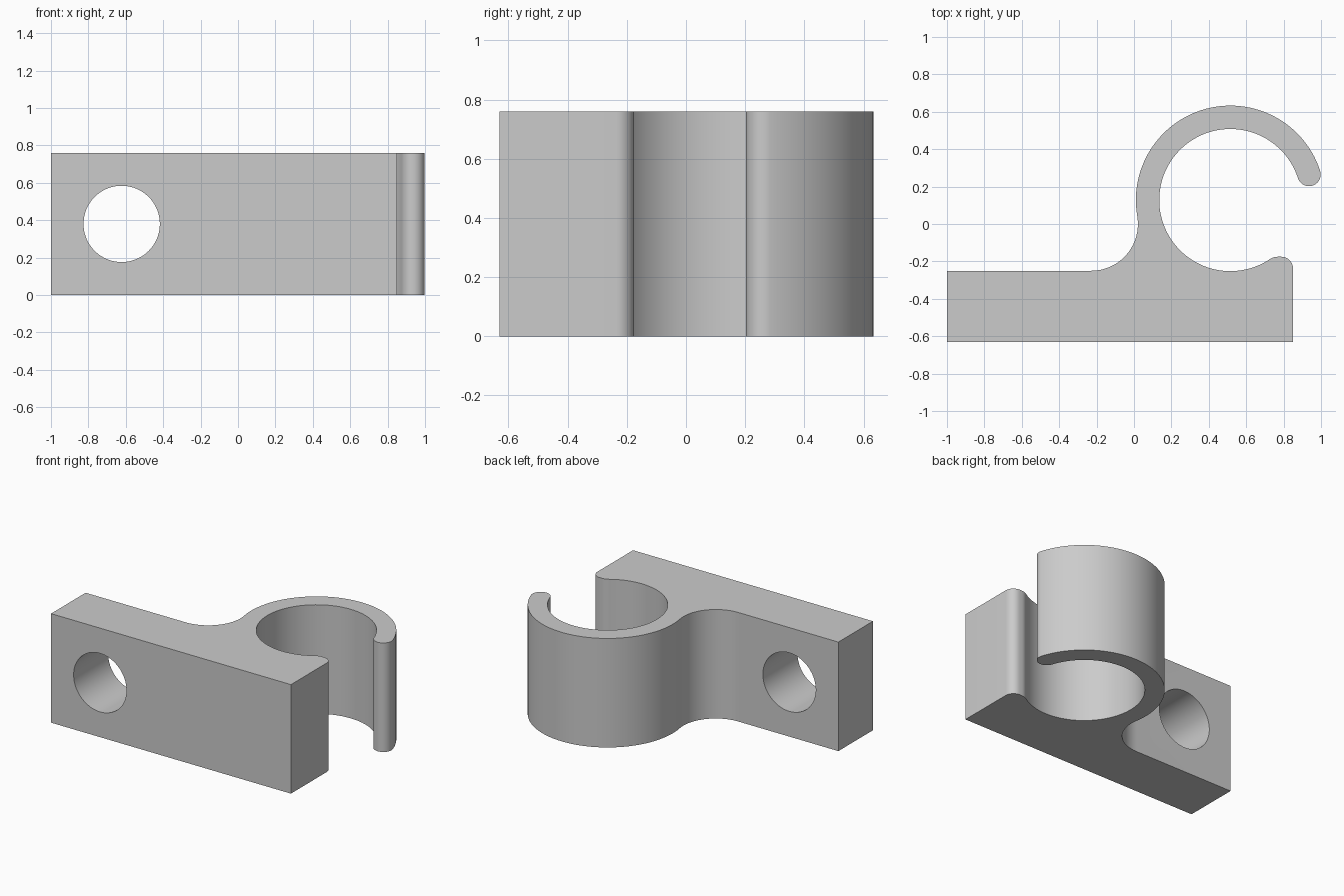
import bpy
import bmesh
from math import cos, sin, radians, degrees, atan2, sqrt, pi

if "Cube" in bpy.data.objects:
    bpy.data.objects.remove(bpy.data.objects["Cube"])

HEIGHT = 0.76
CX, CY = 0.515, 0.128          # ring centre
OUTER, INNER = 0.505, 0.38     # ring radii
FRONT, BACK = -0.631, -0.25    # mounting plate faces
LEFT, RIGHT = -1.0, 0.85       # mounting plate ends
OPENING = 18                   # angle where the hook ends


def arc(cx, cy, r, start, end, step=4):
    """Points along an arc, angles in degrees."""
    n = max(2, round(abs(end - start) / step))
    angles = [radians(start + (end - start) * i / n) for i in range(n + 1)]
    return [(cx + r * cos(a), cy + r * sin(a)) for a in angles]


# Plain grey material
grey = bpy.data.materials.new("grey")
grey.use_nodes = True
colour = (0.6, 0.6, 0.6, 1)
grey.diffuse_color = colour
grey.node_tree.nodes["Principled BSDF"].inputs["Base Color"].default_value = colour

# Fillet between plate and ring, tangent to both
fillet = 0.25
fy = BACK + fillet
fx = CX - sqrt((OUTER + fillet) ** 2 - (fy - CY) ** 2)
fillet_end = degrees(atan2(CY - fy, CX - fx))

# Lip at the lower side of the opening, tangent to the bore
lip_top, lip, corner = -0.175, 0.08, 0.062
ly = lip_top - lip
lx = CX + sqrt((INNER + lip) ** 2 - (ly - CY) ** 2)
lip_angle = degrees(atan2(ly - CY, lx - CX))

# Hook tip, a half round across the ring wall
mid, tip = (OUTER + INNER) / 2, (OUTER - INNER) / 2
tx = CX + mid * cos(radians(OPENING))
ty = CY + mid * sin(radians(OPENING))

# Clip outline, running around the whole section
outline = [(LEFT, BACK), (LEFT, FRONT), (RIGHT, FRONT)]
outline += arc(RIGHT - corner, lip_top - corner, corner, 0, 90, 9)
outline += arc(lx, ly, lip, 90, lip_angle + 180, 6)
outline += arc(CX, CY, INNER, lip_angle, OPENING - 360, 3)[1:]
outline += arc(tx, ty, tip, OPENING - 180, OPENING, 9)[1:]
outline += arc(CX, CY, OUTER, OPENING, 180 + fillet_end, 3)[1:]
outline += arc(fx, fy, fillet, fillet_end, -90)[1:]

bm = bmesh.new()
base = bm.faces.new([bm.verts.new((x, y, 0)) for x, y in outline])
top = bmesh.ops.extrude_face_region(bm, geom=[base])["geom"]
bmesh.ops.translate(bm, vec=(0, 0, HEIGHT),
                    verts=[v for v in top if isinstance(v, bmesh.types.BMVert)])
bmesh.ops.recalc_face_normals(bm, faces=bm.faces[:])
mesh = bpy.data.meshes.new("pipe_clip")
bm.to_mesh(mesh)
bm.free()
mesh.materials.append(grey)
clip = bpy.data.objects.new("pipe_clip", mesh)
bpy.context.collection.objects.link(clip)

# Screw hole through the plate
bpy.ops.mesh.primitive_cylinder_add(vertices=96, radius=0.204, depth=0.8,
                                    location=(-0.622, (FRONT + BACK) / 2, HEIGHT / 2),
                                    rotation=(pi / 2, 0, 0))
cutter = bpy.context.object
cutter.name = "hole_cutter"
cutter.hide_render = True
cutter.data.materials.append(grey)
hole = clip.modifiers.new("screw_hole", 'BOOLEAN')
hole.operation = 'DIFFERENCE'
hole.solver = 'EXACT'
hole.object = cutter

bpy.ops.object.select_all(action='DESELECT')
clip.select_set(True)
bpy.context.view_layer.objects.active = clip
bpy.ops.object.modifier_apply(modifier=hole.name)
bpy.data.objects.remove(cutter)
bpy.ops.object.shade_smooth_by_angle(angle=radians(30))
